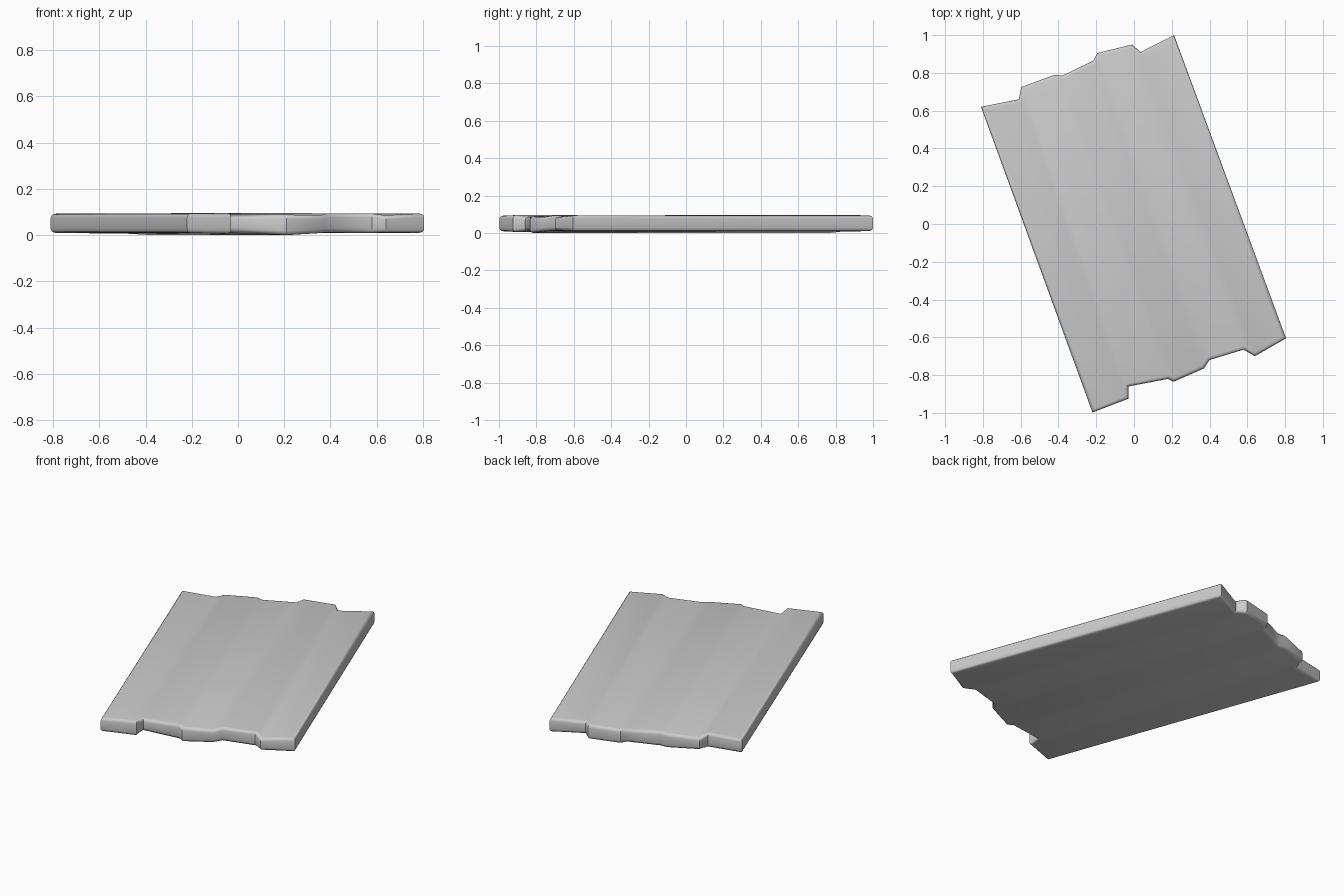
import bpy, bmesh

if "Cube" in bpy.data.objects:
    bpy.data.objects.remove(bpy.data.objects["Cube"])

# Stations across the panel: back x, back y, front x, front y, top z, bottom z
stations = [
    (-0.81, 0.620, -0.22, -0.998, 0.093, 0.010),
    (-0.61, 0.660, -0.03, -0.925, 0.096, 0.006),
    (-0.597, 0.725, -0.03, -0.860, 0.085, 0.013),
    (-0.42, 0.790, 0.18, -0.820, 0.091, 0.003),
    (-0.38, 0.785, 0.21, -0.835, 0.089, 0.000),
    (-0.215, 0.865, 0.37, -0.765, 0.087, 0.010),
    (-0.195, 0.905, 0.40, -0.720, 0.096, 0.012),
    (-0.01, 0.950, 0.58, -0.665, 0.096, 0.008),
    (0.035, 0.910, 0.64, -0.700, 0.086, 0.012),
    (0.212, 1.000, 0.805, -0.605, 0.095, 0.010),
]

# Fused planks: lengthwise strips with staggered ends
bm = bmesh.new()
rows = []
for bx, by, fx, fy, zt, zb in stations:
    rows.append([bm.verts.new(p) for p in
                 ((bx, by, zt), (fx, fy, zt), (fx, fy, zb), (bx, by, zb))])
for a, b in zip(rows, rows[1:]):
    for i in range(4):
        j = (i + 1) % 4
        bm.faces.new((a[i], a[j], b[j], b[i]))
bm.faces.new(rows[0][::-1])
bm.faces.new(rows[-1])
bmesh.ops.recalc_face_normals(bm, faces=bm.faces[:])

# Rounded rim on the top and bottom outlines
rim = [e for e in bm.edges
       if len(e.link_faces) == 2 and e.calc_face_angle() > 1.2
       and abs(e.verts[0].co.z - e.verts[1].co.z) < 0.03]
bmesh.ops.bevel(bm, geom=rim, offset=0.018, segments=3, profile=0.5,
                affect='EDGES', clamp_overlap=False)

mesh = bpy.data.meshes.new("plank_panel")
bm.to_mesh(mesh)
bm.free()
panel = bpy.data.objects.new("plank_panel", mesh)
bpy.context.collection.objects.link(panel)
bpy.context.view_layer.objects.active = panel
panel.select_set(True)
bpy.ops.object.shade_smooth_by_angle(angle=0.7)
